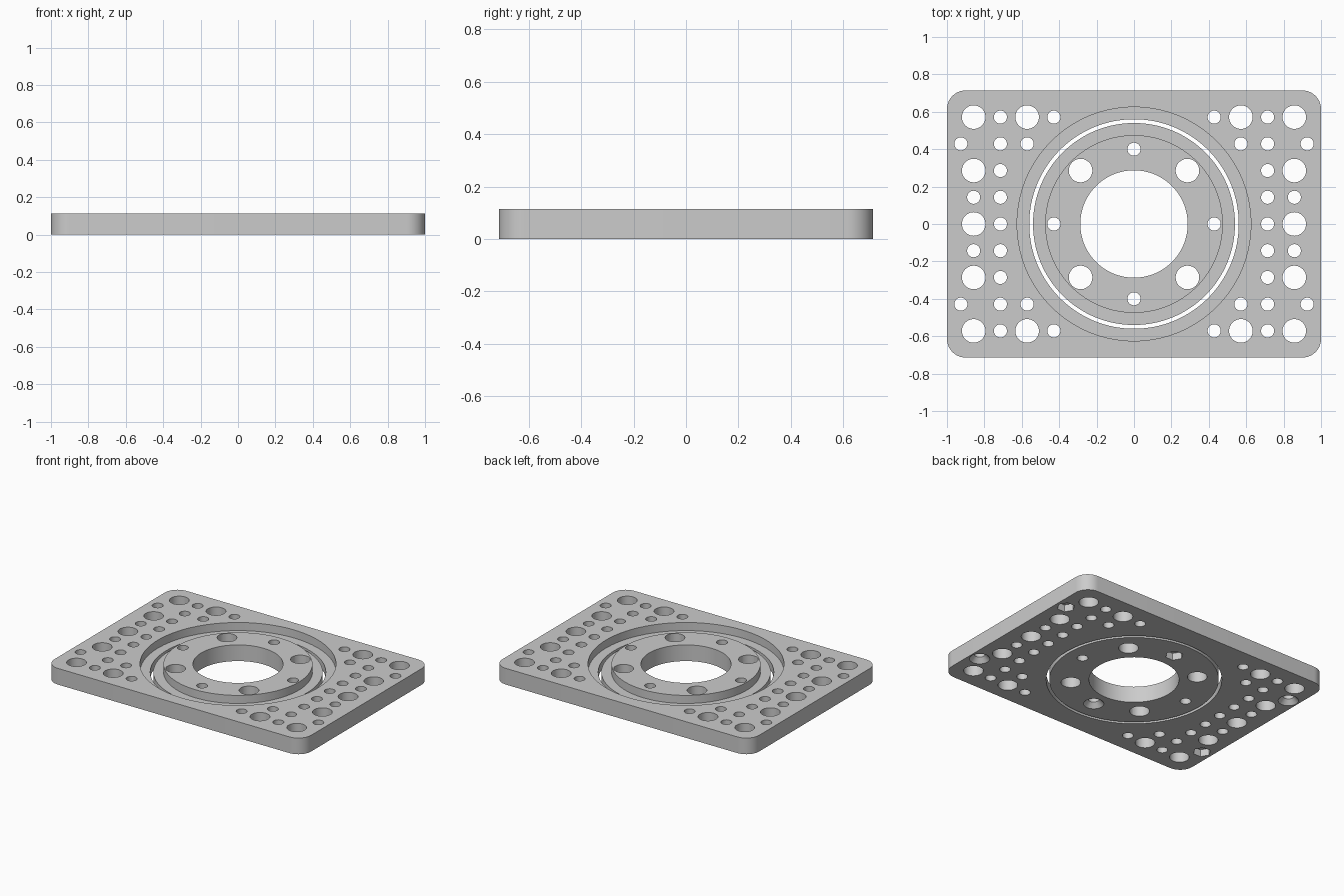
import bpy, bmesh
from math import pi
from mathutils import Matrix

cube = bpy.data.objects.get("Cube")
if cube:
    bpy.data.objects.remove(cube)

HEIGHT = 0.114
LEDGE = HEIGHT / 2
PITCH = 1 / 7            # spacing of the hole grid
BIG, SMALL = 0.063, 0.035

grey = bpy.data.materials.new("light_grey")
grey.use_nodes = True
grey.diffuse_color = (0.6, 0.6, 0.6, 1)
grey.node_tree.nodes["Principled BSDF"].inputs["Base Color"].default_value = grey.diffuse_color


def make_object(name, bm):
    bmesh.ops.recalc_face_normals(bm, faces=bm.faces)
    mesh = bpy.data.meshes.new(name)
    bm.to_mesh(mesh)
    bm.free()
    mesh.materials.append(grey)
    obj = bpy.data.objects.new(name, mesh)
    bpy.context.collection.objects.link(obj)
    return obj


def add_cone(bm, x, y, z0, z1, r0, r1, sides=40):
    """Closed upright cylinder or cone from z0 to z1, a corner on the x axis."""
    place = Matrix.Translation((x, y, (z0 + z1) / 2)) @ Matrix.Rotation(pi / 2, 4, "Z")
    bmesh.ops.create_cone(bm, cap_ends=True, segments=sides, radius1=r0,
                          radius2=r1, depth=z1 - z0, matrix=place)


def cut(target, cones):
    """Subtract a set of separate cones from the target."""
    bm = bmesh.new()
    for cone in cones:
        add_cone(bm, *cone)
    cutter = make_object("cutter", bm)
    cutter.hide_render = True
    mod = target.modifiers.new("cut", "BOOLEAN")
    mod.operation, mod.solver, mod.object = "DIFFERENCE", "EXACT", cutter
    bpy.context.view_layer.objects.active = target
    bpy.ops.object.modifier_apply(modifier=mod.name)
    bpy.data.objects.remove(cutter)


def hole(x, y, r):
    return (x, y, -0.1, HEIGHT + 0.1, r, r)


def nut_pocket(x, y):
    return (x, y, -0.05, 0.05, 0.058, 0.058, 6)


def countersink(x, y):
    # cone continued a little below the bottom face
    return (x, y, -0.01, 0.035, 0.074, 0.033)


def finish(obj):
    bpy.ops.object.select_all(action="DESELECT")
    obj.select_set(True)
    bpy.context.view_layer.objects.active = obj
    bpy.ops.object.shade_smooth_by_angle(angle=pi / 6)


# Base plate with rounded corners
bm = bmesh.new()
bmesh.ops.create_cube(bm, size=1, matrix=Matrix.Translation((0, 0, HEIGHT / 2))
                      @ Matrix.Diagonal((2, 10 * PITCH, HEIGHT, 1)))
uprights = [e for e in bm.edges if abs(e.verts[0].co.z - e.verts[1].co.z) > 0.01]
bmesh.ops.bevel(bm, geom=uprights, offset=0.1, segments=10, profile=0.5, affect="EDGES")
plate = make_object("base_plate", bm)

# Stepped round opening
cut(plate, [(0, 0, -0.1, HEIGHT + 0.1, 0.56, 0.56, 128)])
cut(plate, [(0, 0, LEDGE, HEIGHT + 0.1, 0.625, 0.625, 128)])

# Mounting holes: columns mirrored left and right, (column, rows, radius)
columns = [
    (6, (-4, -2, 0, 2, 4), BIG),
    (6, (-1, 1), SMALL),
    (5, range(-4, 5), SMALL),
    (4, (-4, 4), BIG),
    (4, (-3, 3), SMALL),
    (3, (-4, 4), SMALL),
    (6.48, (-3, 3), SMALL),
]
cut(plate, [hole(side * col * PITCH, row * PITCH, r)
            for side in (-1, 1) for col, rows, r in columns for row in rows])

# Nut pockets and countersinks on the underside
ex, ey = 6.48 * PITCH, 3 * PITCH
cut(plate, [nut_pocket(ex, ey), nut_pocket(-ex, -ey),
            countersink(ex, -ey), countersink(-ex, ey)])
finish(plate)

# Centre disc: flanged ring turned from a profile
bm = bmesh.new()
profile = [(0.287, 0), (0.54, 0), (0.54, LEDGE), (0.475, LEDGE),
           (0.475, HEIGHT), (0.287, HEIGHT)]
verts = [bm.verts.new((r, 0, z)) for r, z in profile]
edges = [bm.edges.new((verts[i - 1], verts[i])) for i in range(len(verts))]
bmesh.ops.spin(bm, geom=verts + edges, cent=(0, 0, 0), axis=(0, 0, 1),
               angle=2 * pi, steps=128, use_merge=True)
bmesh.ops.remove_doubles(bm, verts=bm.verts, dist=0.0001)
disc = make_object("centre_disc", bm)

# Disc holes, nut pocket and countersink
big_holes = [hole(sx * 2 * PITCH, sy * 2 * PITCH, BIG) for sx in (-1, 1) for sy in (-1, 1)]
small_holes = [hole(s * 3 * PITCH, 0, SMALL) for s in (-1, 1)]
small_holes += [hole(0, s * 0.4, SMALL) for s in (-1, 1)]
cut(disc, big_holes + small_holes)
cut(disc, [nut_pocket(0, 0.4), countersink(0, -0.4)])
finish(disc)
